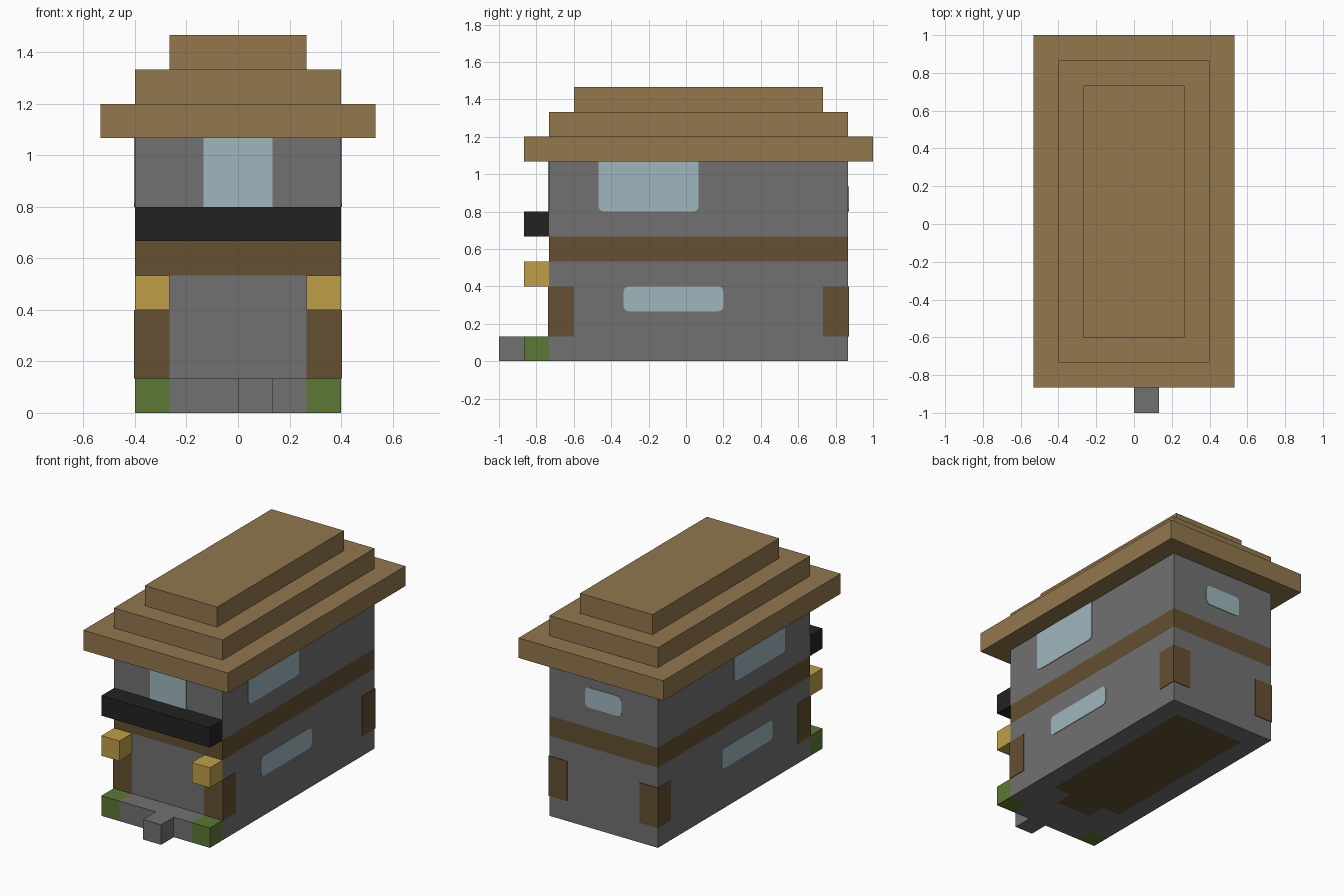
import bpy
import bmesh
from mathutils import Vector

default = bpy.data.objects.get("Cube")
if default:
    bpy.data.objects.remove(default, do_unlink=True)

U = 2 / 15          # one building block
EPS = 0.004         # thickness of painted plates


def material(name, rgb):
    m = bpy.data.materials.new(name)
    m.use_nodes = True
    color = (*rgb, 1)
    m.diffuse_color = color
    m.node_tree.nodes["Principled BSDF"].inputs["Base Color"].default_value = color
    return m


STONE = material("grey stone", (0.165, 0.165, 0.165))
ROOF = material("light wood", (0.287, 0.184, 0.076))
TIMBER = material("dark wood", (0.127, 0.08, 0.032))
GLASS = material("pale glass", (0.337, 0.468, 0.515))
GOLD = material("lamp gold", (0.527, 0.347, 0.065))
LEAF = material("leaf green", (0.107, 0.188, 0.037))
BLACK = material("black", (0.016, 0.016, 0.016))


def box_mesh(lo, hi):
    lo, hi = Vector(lo), Vector(hi)
    bm = bmesh.new()
    bmesh.ops.create_cube(bm, size=1)
    for v in bm.verts:
        v.co = Vector([(lo[i] + hi[i]) / 2 + v.co[i] * (hi[i] - lo[i]) for i in range(3)])
    return bm


def finish(bm, name, *mats):
    bmesh.ops.recalc_face_normals(bm, faces=bm.faces[:])
    me = bpy.data.meshes.new(name)
    bm.to_mesh(me)
    bm.free()
    for m in mats:
        me.materials.append(m)
    ob = bpy.data.objects.new(name, me)
    bpy.context.collection.objects.link(ob)
    return ob


def blocks(name, mat, x, y, z):
    """Box given by ranges in block units."""
    lo, hi = zip(x, y, z)
    return finish(box_mesh(Vector(lo) * U, Vector(hi) * U), name, mat)


def pane(name, axis, at, across, z, rounded=True):
    """Thin plate on a wall facing the given axis, with rounded corners."""
    wall = (at * U - EPS, at * U + EPS)
    span = (across[0] * U, across[1] * U)
    x, y = (wall, span) if axis == 0 else (span, wall)
    bm = box_mesh((x[0], y[0], z[0] * U), (x[1], y[1], z[1] * U))
    if rounded:
        edges = [e for e in bm.edges
                 if abs((e.verts[0].co - e.verts[1].co).normalized()[axis]) > 0.9]
        bmesh.ops.bevel(bm, geom=edges, offset=0.2 * U, segments=3,
                        profile=0.5, affect='EDGES')
    return finish(bm, name, GLASS)


# House body: block with a door alcove, timber band and wooden floor
FRONT, BACK = -5.5, 6.5
bm = box_mesh((-3 * U, FRONT * U, 0), (3 * U, BACK * U, 8 * U))
cuts = [(-2, -1, 1, 2), (FRONT + 1, FRONT + 2, BACK - 1), (1, 3, 4, 5)]
for axis, places in enumerate(cuts):
    normal = Vector([float(i == axis) for i in range(3)])
    for p in places:
        bmesh.ops.bisect_plane(bm, geom=bm.verts[:] + bm.edges[:] + bm.faces[:],
                               plane_co=normal * p * U, plane_no=normal)

for f in bm.faces:
    c = f.calc_center_median() / U
    if c.z < 0.01:
        room = abs(c.x) < 2 and FRONT + 2 < c.y < BACK - 1
        doorway = abs(c.x) < 1 and FRONT + 1 < c.y < FRONT + 2
        f.material_index = 1 if room or doorway else 0
    elif 4 < c.z < 5:
        f.material_index = 1

opening = [f for f in bm.faces
           if (c := f.calc_center_median() / U).y < FRONT + 0.01
           and abs(c.x) < 1 and 1 < c.z < 3]
new = bmesh.ops.extrude_face_region(bm, geom=opening)["geom"]
bmesh.ops.translate(bm, vec=(0, U, 0),
                    verts=[g for g in new if isinstance(g, bmesh.types.BMVert)])
for f in new:
    if isinstance(f, bmesh.types.BMFace):
        f.material_index = 2
finish(bm, "house_body", STONE, TIMBER, ROOF)

# Stepped roof
for i, name in enumerate(("roof_eaves", "roof_middle", "roof_top")):
    blocks(name, ROOF, (i - 4, 4 - i), (i - 6.5, 7.5 - i), (8 + i, 9 + i))

# Porch, step and sign board
blocks("porch", STONE, (-2, 2), (-6.5, -5.5), (0, 1))
blocks("front_step", STONE, (0, 1), (-7.5, -6.5), (0, 1))
blocks("sign_board", BLACK, (-3, 3), (-6.5, -5.5), (5, 6))

# Paired parts: bushes, lamps, corner posts and side windows
t = EPS / U
for side, s in (("left", 1), ("right", -1)):
    edge = sorted((2 * s, 3 * s))
    blocks(side + "_bush", LEAF, edge, (-6.5, -5.5), (0, 1))
    blocks(side + "_lamp", GOLD, edge, (-6.5, -5.5), (3, 4))
    post = sorted((2 * s, (3 + t) * s))
    blocks(side + "_front_post", TIMBER, post, (FRONT - t, FRONT + 1), (1, 3))
    blocks(side + "_back_post", TIMBER, post, (BACK - 1, BACK + t), (1, 3))
    pane(side + "_lower_window", 0, 3 * s, (-2.5, 1.5), (2, 3))
    pane(side + "_upper_window", 0, 3 * s, (-3.5, 0.5), (6, 8.3))

# Front and back windows
pane("front_window", 1, FRONT, (-1, 1), (5.8, 8.3), rounded=False)
pane("back_window", 1, BACK, (-1, 1), (6, 7))
